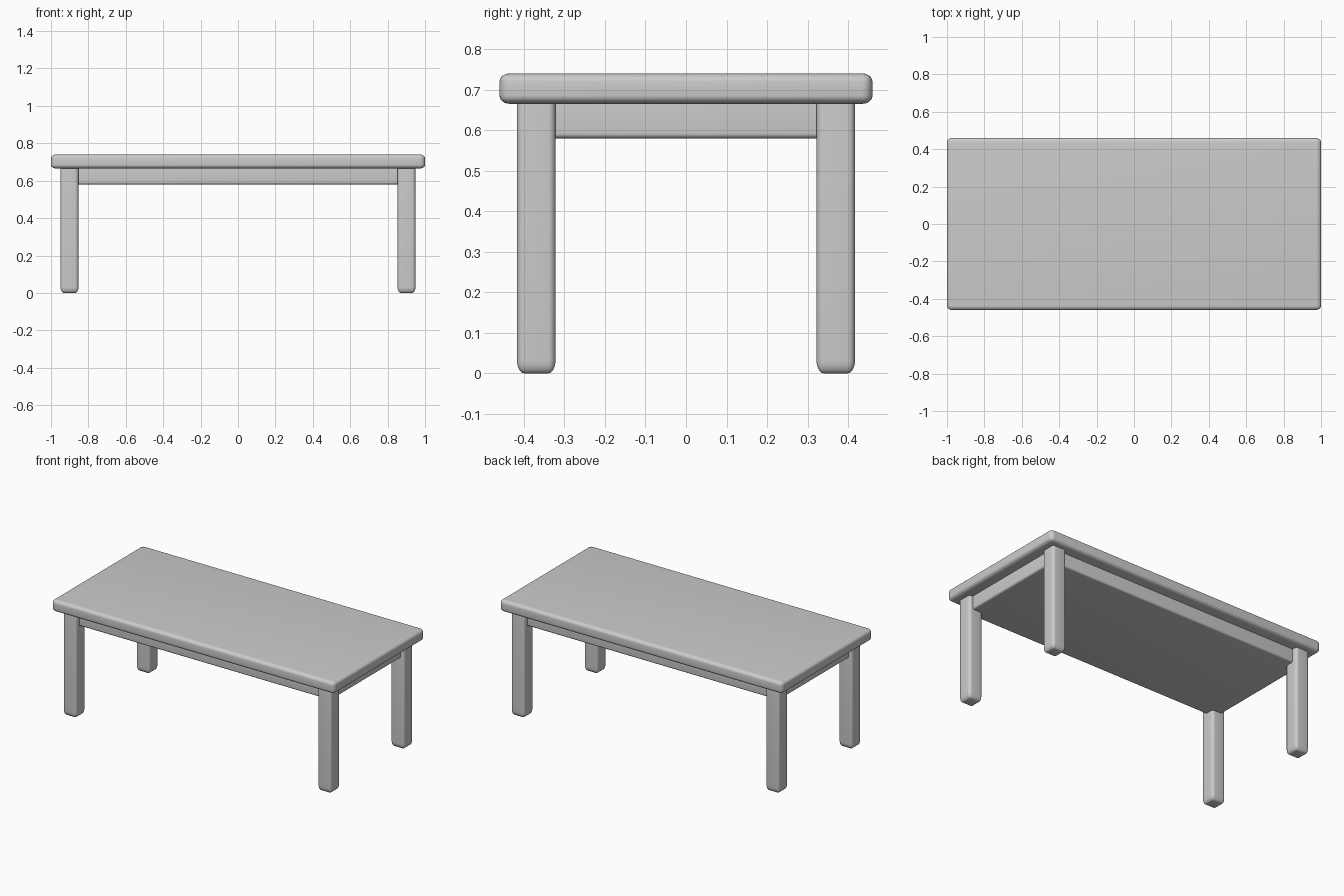
import bpy, bmesh
from math import radians
from mathutils import Matrix, Vector

if "Cube" in bpy.data.objects:
    bpy.data.objects.remove(bpy.data.objects["Cube"])


def rounded_box(name, lo, hi, radii):
    """Box between two corners, edges rounded by a separate radius per axis."""
    lo, hi, r = Vector(lo), Vector(hi), Vector(radii)
    size, mid = hi - lo, (lo + hi) / 2
    bm = bmesh.new()
    bmesh.ops.create_cube(bm, size=1)
    bmesh.ops.scale(bm, vec=[s / k for s, k in zip(size, r)], verts=bm.verts)
    bmesh.ops.bevel(bm, geom=bm.edges[:], offset=1, offset_type='OFFSET',
                    segments=6, profile=0.5, affect='EDGES')
    bmesh.ops.scale(bm, vec=r, verts=bm.verts)
    bmesh.ops.translate(bm, vec=mid, verts=bm.verts)
    mesh = bpy.data.meshes.new(name)
    bm.to_mesh(mesh)
    bm.free()
    obj = bpy.data.objects.new(name, mesh)
    bpy.context.collection.objects.link(obj)
    bpy.ops.object.select_all(action='DESELECT')
    obj.select_set(True)
    bpy.context.view_layer.objects.active = obj
    bpy.ops.object.shade_smooth_by_angle(angle=radians(40))
    return obj


# Table top
rounded_box("table_top", (-1, -0.46, 0.665), (1, 0.46, 0.74), (0.028, 0.025, 0.02))

# Solid apron block under the top, set back from the outer leg faces
rounded_box("apron", (-0.925, -0.385, 0.58), (0.925, 0.385, 0.69), (0.012, 0.012, 0.012))

# Four legs, mirrored from one corner
legs = rounded_box("legs", (0.853, 0.322, 0), (0.949, 0.417, 0.70), (0.018, 0.018, 0.032))
mirror = legs.modifiers.new("mirror", 'MIRROR')
mirror.use_axis = (True, True, False)
